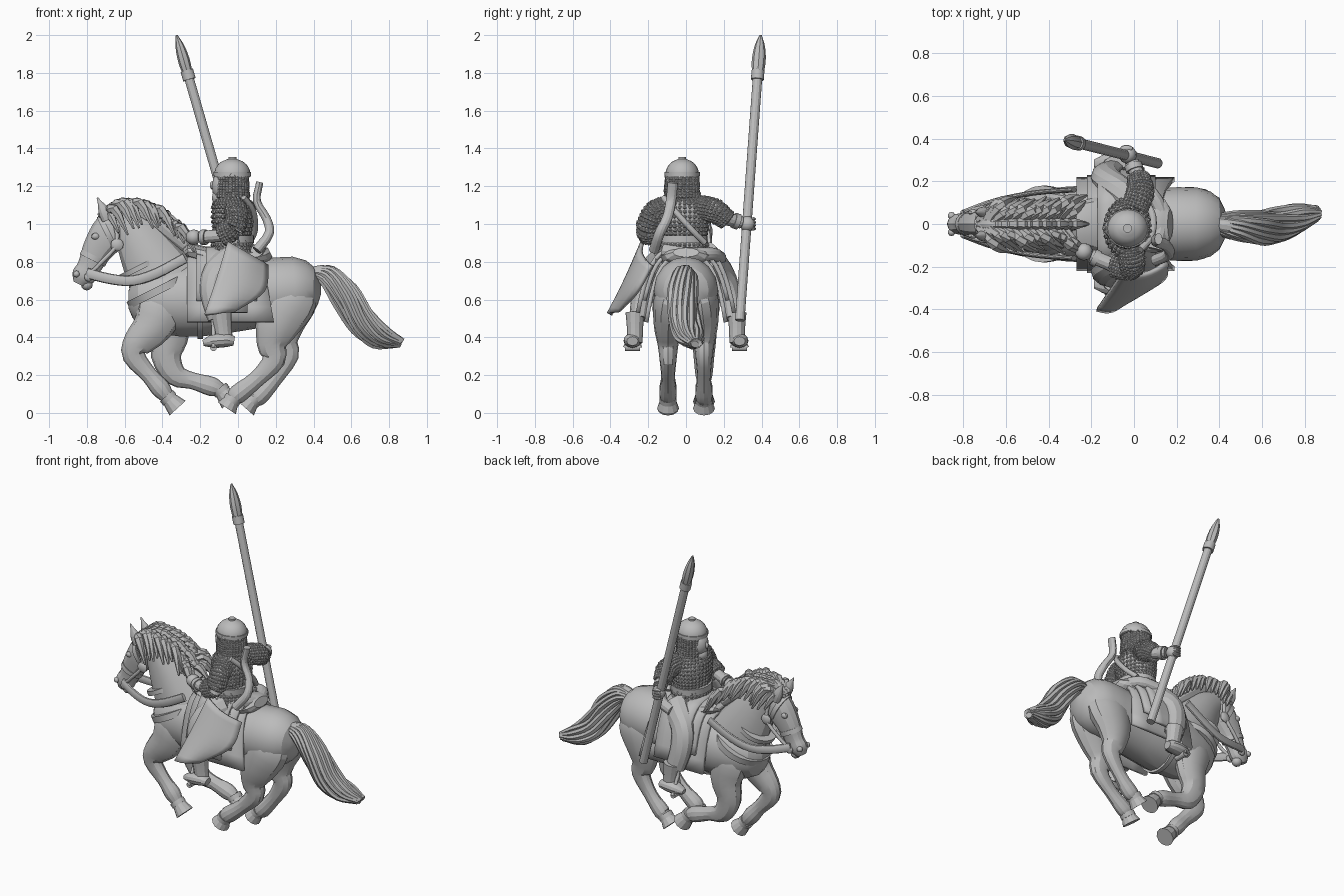
import bpy, bmesh, math, random
from mathutils import Vector, Matrix

random.seed(4)
if "Cube" in bpy.data.objects:
    bpy.data.objects.remove(bpy.data.objects["Cube"])

shade = (.5, .5, .5, 1)
grey = bpy.data.materials.new("primer_grey")
grey.use_nodes = True
grey.diffuse_color = shade
grey.node_tree.nodes["Principled BSDF"].inputs["Base Color"].default_value = shade
X, Y, Z = Vector((1, 0, 0)), Vector((0, 1, 0)), Vector((0, 0, 1))


def finish(name, bm):
    bmesh.ops.recalc_face_normals(bm, faces=bm.faces)
    mesh = bpy.data.meshes.new(name)
    bm.to_mesh(mesh)
    bm.free()
    mesh.materials.append(grey)
    obj = bpy.data.objects.new(name, mesh)
    bpy.context.collection.objects.link(obj)
    bpy.ops.object.select_all(action='DESELECT')
    obj.select_set(True)
    bpy.context.view_layer.objects.active = obj
    bpy.ops.object.shade_smooth_by_angle(angle=math.radians(24))
    return obj


def spline(points, steps):
    """Smooth curve through points of any dimension."""
    p = [Vector(v) for v in points]
    p = [p[0] * 2 - p[1]] + p + [p[-1] * 2 - p[-2]]
    out = []
    for before, start, end, after in zip(p, p[1:], p[2:], p[3:]):
        for k in range(steps):
            t = k / steps
            pull = (end - before) / 2
            push = (after - start) / 2
            out.append(start + pull * t + ((end - start) * 3 - pull * 2 - push) * t ** 2
                       + (pull + push - (end - start) * 2) * t ** 3)
    return out + [p[-2]]


def loft(name, path, wide, ratio=1, steps=3, sides=12, ref=Y, y=0, mail=False):
    """Sweep an ellipse along a path; wide runs along ref, ratio sets the other radius.
    Path points are (x, z) at depth y, or full (x, y, z)."""
    path = [p if len(p) == 3 else (p[0], y, p[1]) for p in path]
    wide = wide if isinstance(wide, list) else [wide] * len(path)
    first, last = ratio if isinstance(ratio, tuple) else (ratio, ratio)
    rows = spline([(*p, w) for p, w in zip(path, wide)], steps)
    centres = [Vector(r[:3]) for r in rows]
    end = len(rows) - 1
    bm, rings = bmesh.new(), []
    for i, c in enumerate(centres):
        tangent = (centres[min(i + 1, end)] - centres[max(i - 1, 0)]).normalized()
        across = (ref - tangent * ref.dot(tangent)).normalized() * max(rows[i][3], .003)
        other = tangent.cross(across) * (first + (last - first) * i / end)
        turns = [math.tau * k / sides for k in range(sides)]
        rings.append([bm.verts.new(c + across * math.cos(t) + other * math.sin(t)) for t in turns])
    for low, high in zip(rings, rings[1:]):
        for k in range(sides):
            j = (k + 1) % sides
            bm.faces.new((low[k], low[j], high[j], high[k]))
    bm.faces.new(rings[0][::-1])
    bm.faces.new(rings[-1])
    if mail:
        for s in [f.calc_center_median() for f in bm.faces if len(f.verts) == 4]:
            bmesh.ops.create_icosphere(bm, subdivisions=1, radius=random.uniform(.009, .014),
                                       matrix=Matrix.Translation(s))
    return finish(name, bm)


def band(name, centre, direction, wide, ratio=1, half=.014, ref=Y):
    c, d = Vector(centre), Vector(direction).normalized() * half
    return loft(name, [c - d, c + d], wide, ratio, 1, 24, ref)


def ball(name, loc, *scale):
    bm = bmesh.new()
    scale = scale if len(scale) == 3 else scale * 3
    bmesh.ops.create_icosphere(bm, subdivisions=2, radius=1,
                               matrix=Matrix.LocRotScale(Vector(loc), None, Vector(scale)))
    return finish(name, bm)


def sheet(name, grid, thick=.022):
    bm = bmesh.new()
    rows = [[bm.verts.new(p) for p in row] for row in grid]
    for a, b in zip(rows, rows[1:]):
        for k in range(len(a) - 1):
            bm.faces.new((a[k], a[k + 1], b[k + 1], b[k]))
    mod = finish(name, bm).modifiers.new("thickness", 'SOLIDIFY')
    mod.thickness, mod.offset = thick, 0


def drape(name, back, front, top, half, drop, slant=0):
    """Cloth hung over the horse: flat on top, steep down both sides."""
    spread = [math.copysign(math.sqrt(abs(k) / 8), k) for k in range(-8, 9)]
    sheet(name, [[(front + (back - front + slant * t ** 4) * u / 4, half * t, top - drop * t ** 4)
                  for t in spread] for u in range(5)])


# Horse body, neck and head
loft("horse_body", [(-.58, .6), (-.53, .6), (-.4, .6), (-.2, .6), (.1, .63), (.3, .65),
                    (.4, .65), (.44, .65)],
     [.04, .12, .165, .18, .17, .17, .12, .02], (1.15, 1), 2, 16)
loft("horse_neck", [(-.36, .64), (-.46, .81), (-.55, .95), (-.64, 1.03)],
     [.14, .11, .08, .055], 1.45)
loft("horse_head", [(-.62, 1.04), (-.64, 1.01), (-.69, .94), (-.745, .86), (-.79, .77),
                    (-.82, .72), (-.84, .68)], [.03, .06, .07, .06, .048, .05, .028], (1.5, 1.2))
ball("chin", (-.8, 0, .68), .032)
for s in (-1, 1):
    side = s * .055
    loft("ear", [(-.69, 1.02), (-.71, 1.07), (-.745, 1.14)], [.025, .025, 0], 1.2, y=side)
    ball("horse_eye", (-.755, side, .935), .022, .014, .018)
    ball("nostril", (-.855, side * .7, .735), .018)
    ball("bridle_disc", (-.64, s * .08, .89), .035, .015, .035)
    ball("bit_ring", (-.79, side, .72), .025, .014, .025)
    loft("cheek_strap", [(-.66, side, 1.04), (-.64, s * .08, .9), (-.72, s * .075, .8),
                         (-.79, side, .73)], .011)
    loft("rein", [(-.8, side, .74), (-.68, s * .1, .71), (-.56, s * .13, .7),
                  (-.43, s * .15, .74), (-.28, s * .16, .82)], .012, 2.3)
band("noseband", (-.765, 0, .82), (-1, 0, -2), .06, 1.25)
band("browband", (-.69, 0, .95), (-2, 0, -1), .078, 1.3)
band("rein_chest_loop", (-.52, 0, .77), (-1, 0, 2), .122)
band("breast_strap", (-.42, 0, .65), (-1, 0, 2), .18, half=.02)
band("girth_strap", (-.2, 0, .6), X, .186, 1.12)


def horse_leg(name, s, thigh, joints, toe):
    """Joints run from shoulder or hip down to the fetlock; the top sinks into the body."""
    y = s * .095
    x, z = joints[0]
    root = [(x + .04, s * .05, z + .12), (x, y * .85, z)]
    loft(name, root + joints[1:],
         [thigh * .3, thigh, thigh * .9, .055, .045, .036, .046, .036], (1.8, 1), y=y)
    (x, z), (tx, tz) = joints[-1], toe
    band(name + "_fetlock", (x, y, z), (tx - x, 0, tz - z), .046)
    loft(name + "_hoof", [(x, z), toe], [.038, .058], steps=1, y=y)


# Galloping legs
horse_leg("right_foreleg", -1, .075, [(-.4, .58), (-.45, .46), (-.53, .37), (-.55, .3),
                                      (-.47, .2), (-.41, .13), (-.37, .08)], (-.32, .025))
horse_leg("left_foreleg", 1, .075, [(-.38, .58), (-.36, .43), (-.38, .3), (-.33, .2),
                                    (-.24, .17), (-.14, .14), (-.09, .12)], (-.04, .06))
horse_leg("right_hindleg", -1, .085, [(.28, .62), (.21, .47), (.18, .36), (.19, .28),
                                      (.1, .18), (0, .1), (-.03, .07)], (-.06, .025))
horse_leg("left_hindleg", 1, .085, [(.28, .62), (.24, .48), (.24, .37), (.26, .3),
                                    (.19, .18), (.11, .09), (.08, .07)], (.04, .025))

# Mane of overlapping wavy locks
ridge = [(-.73, 1.03), (-.65, 1.08), (-.5, 1.06), (-.38, .97), (-.28, .88)]
loft("mane_core", ridge, [.02, .04, .05, .05, .03])
for x, z in spline(ridge, 4)[:-2]:
    for s in (-1, 0, 1):
        root, reach = Vector((x, s * .015, z + .015)), random.uniform(.8, 1.2)
        bend = Vector((.05, s * random.uniform(.04, .08), .015)) * reach
        end = Vector((.11, s * .1, -.05 - .05 * abs(s))) * reach
        loft("mane_lock", [root, root + bend, root + end], [.018, .026, .006], sides=6)

# Tail with twisting strands
tail = [(.38, 0, .74), (.47, -.01, .73), (.57, -.02, .62), (.66, -.01, .48), (.76, .02, .4),
        (.86, .05, .37)]
girth = [.03, .05, .065, .065, .055, .025]
loft("tail_core", tail, girth)
for k in range(13):
    strand = []
    for i, (p, g) in enumerate(zip(tail, girth)):
        t = math.tau * k / 13 + i * .35
        g *= random.uniform(.85, 1.15)
        strand.append(Vector(p) + Vector((math.sin(t) * .7, math.cos(t), math.sin(t) * .7)) * g)
    loft("tail_strand", strand, [.006 + g * .2 for g in girth], steps=4, sides=6)

# Saddle and cloth
drape("saddle_cloth", .13, -.27, .82, .21, .34, .06)
drape("saddle_flap", .1, -.22, .845, .22, .25)
loft("saddle_seat", [(-.28, .84), (-.24, .85), (-.05, .8), (.12, .83), (.17, .85)],
     [.06, .11, .14, .13, .07], .4)

# Rider legs, boots and stirrups
for s in (-1, 1):
    y = s * .27
    loft("trouser_leg", [(0, s * .1, .82), (-.11, s * .19, .74), (-.13, s * .23, .63),
                         (-.1, s * .25, .5)], [.08, .065, .058, .05], 1.2)
    loft("boot_shaft", [(-.09, .53), (-.08, .45), (-.07, .37)], [.05, .043, .04], 1.1, y=y)
    loft("boot_foot", [(-.02, .38), (-.06, .385), (-.13, .38), (-.185, .37)],
         [.03, .045, .045, .02], .8, y=y * 1.05)
    loft("stirrup_tread", [(-.13, y * .9, .345), (-.13, y * 1.2, .345)], .018, ref=Z)
    for edge in (.9, 1.2):
        loft("stirrup_side", [(-.13, y * edge, .345), (-.13, y, .46)], .01)
    loft("stirrup_strap", [(-.13, y, .46), (-.13, y * .8, .7)], .012)
drape("tunic_skirt", .05, -.17, .87, .255, .34)


def column(name, heights, wide, ratio=1, **options):
    """Upright part centred on the rider's spine."""
    loft(name, [(-.03, z) for z in heights], wide, ratio, y=-.02, **options)


# Mail coat, belt and sash
column("mail_skirt", [.8, .92], [.15, .125], .8, steps=6, sides=32, mail=True)
column("mail_coat", [.92, 1, 1.1, 1.15], [.12, .135, .135, .07], .75, steps=4, sides=32, mail=True)
column("belt", [.9, .94], .135, .85, sides=24)
loft("sash", [(.1, -.12, .86), (.13, .02, .84), (.08, .14, .84), (-.03, .18, .82)], .035, ref=Z)
loft("right_sleeve", [(-.02, -.1, 1.09), (-.01, -.17, 1.06), (-.02, -.205, .98),
                      (-.09, -.19, .94)], .053, steps=6, sides=20, ref=X + Z, mail=True)
loft("left_sleeve", [(0, .07, 1.09), (.03, .15, 1.07), (.02, .22, 1.02)], [.055, .058, .045],
     steps=6, sides=20, ref=Z, mail=True)
loft("right_forearm", [(-.08, -.2, .94), (-.2, -.15, .93)], .033)
loft("left_forearm", [(.03, .2, 1.03), (-.01, .29, 1.01)], .034, ref=Z)
band("right_cuff", (-.18, -.16, .93), (-2, 1, 0), .04)
band("left_cuff", (0, .265, 1.015), (-1, 3, -1), .042, ref=Z)
ball("right_fist", (-.235, -.13, .93), .042)
ball("left_fist", (-.03, .325, 1), .043)
for k in range(4):
    ball("left_finger", (-.035, .355, .975 + k * .017), .03, .016, .01)

# Head, helmet and mail hood
ball("face", (-.082, -.02, 1.2), .058, .06, .08)
ball("nose", (-.137, -.02, 1.205), .013, .012, .022)
ball("beard", (-.095, -.02, 1.14), .045)
column("mail_hood", [1.14, 1.21, 1.27], [.09, .085, .082], .95, steps=5, sides=28, mail=True)
column("helmet", [1.25, 1.29, 1.325, 1.345], [.09, .084, .06, .02], 1.08, sides=20)
column("helmet_rim", [1.255, 1.275], .093, 1.07, sides=20)
column("helmet_knob", [1.33, 1.355], .021)

# Curved sword case and cross strap on the back
loft("sword_case", [(.115, -.07, 1.22), (.1, -.08, 1.12), (.15, -.1, 1.03), (.165, -.14, .95),
                    (.1, -.17, .86)], .027, (.7, 1))
loft("back_strap", [(.03, -.12, 1.14), (.08, -.06, 1.07), (.09, .03, .97), (.06, .1, .9)], .016)

# Kite shield on the right side
front = spline([(-.055, -.23, .905), (-.11, -.31, .72), (-.175, -.4, .52)], 5)
rear = spline([(.155, -.18, .78), (.135, -.26, .64), (-.03, -.35, .535)], 5)
sheet("shield", [[a.lerp(b, j / 8) - Y * .03 * math.sin(math.pi * j / 8) for j in range(9)]
                 for a, b in zip(front, rear)])

# Spear held upright in the left hand
butt, point = Vector((.11, .285, .49)), Vector((-.325, .395, 2))
neck, belly, taper = (butt.lerp(point, t) for t in (.86, .91, .96))
loft("spear_shaft", [butt, neck], .025)
band("spear_collar", neck, point - butt, .034, half=.025)
loft("spear_blade", [neck, belly, taper, point], [.03, .037, .028, .006], .85, sides=8)
